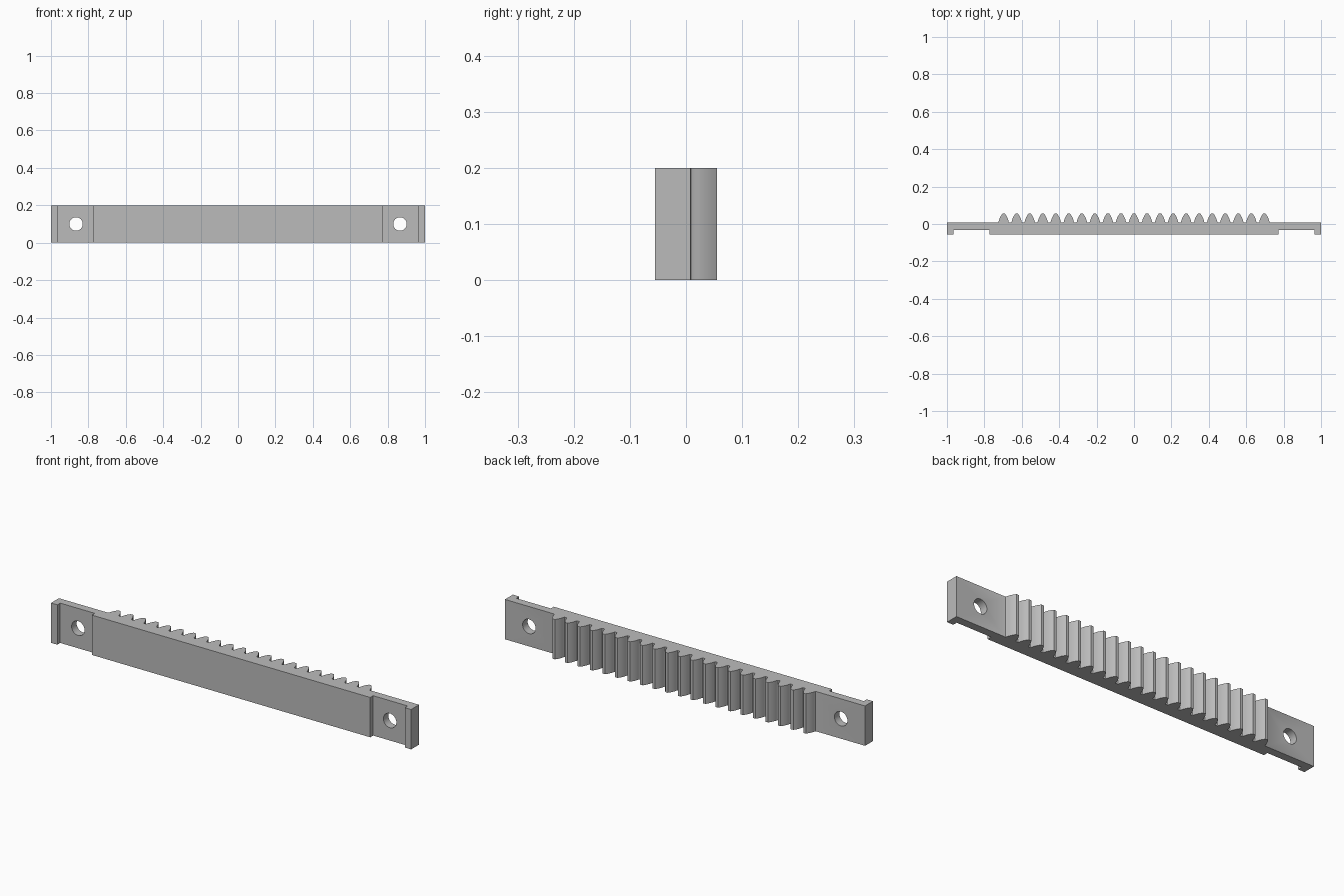
import bpy, bmesh, math

cube = bpy.data.objects.get("Cube")
if cube:
    bpy.data.objects.remove(cube, do_unlink=True)

HEIGHT = 0.2
FRONT, RECESS, ROOT, TIP = -0.055, -0.032, 0.008, 0.055
TEETH, PITCH = 21, 0.0697

grey = bpy.data.materials.new("plain grey")
grey.use_nodes = True
GREY = (0.5, 0.5, 0.5, 1)
grey.diffuse_color = GREY
grey.node_tree.nodes["Principled BSDF"].inputs["Base Color"].default_value = GREY


def tooth_flank():
    """Half-widths and heights from the root fillet up to the narrow tip."""
    pts = [(0.031, ROOT), (0.0285, ROOT + 0.001), (0.027, ROOT + 0.004)]
    steps = 8
    for i in range(1, steps + 1):
        t = i / steps
        pts.append((0.0265 - 0.007 * t - 0.0125 * t * t, ROOT + 0.004 + (TIP - ROOT - 0.004) * t))
    return pts


# Outline of the rack: front with two end recesses, then the toothed back
outline = [(-1, ROOT), (-1, FRONT), (-0.965, FRONT), (-0.965, RECESS),
           (-0.773, RECESS), (-0.773, FRONT)]
outline += [(-x, y) for x, y in reversed(outline)]
flank = tooth_flank()
for i in range(TEETH):
    centre = PITCH * ((TEETH - 1) / 2 - i)
    outline += [(centre + w, y) for w, y in flank]
    outline += [(centre - w, y) for w, y in reversed(flank)]

bm = bmesh.new()
face = bm.faces.new([bm.verts.new((x, y, 0)) for x, y in outline])
top = bmesh.ops.extrude_face_region(bm, geom=[face])["geom"]
bmesh.ops.translate(bm, vec=(0, 0, HEIGHT),
                    verts=[g for g in top if isinstance(g, bmesh.types.BMVert)])
bmesh.ops.recalc_face_normals(bm, faces=bm.faces)
mesh = bpy.data.meshes.new("gear_rack")
bm.to_mesh(mesh)
bm.free()
mesh.materials.append(grey)
rack = bpy.data.objects.new("gear_rack", mesh)
bpy.context.collection.objects.link(rack)

# Round mounting holes through both end plates
cutters = []
for side, x in (("right", -0.866), ("left", 0.866)):
    bpy.ops.mesh.primitive_cylinder_add(vertices=48, radius=0.036, depth=0.3,
                                        location=(x, 0, HEIGHT / 2),
                                        rotation=(math.pi / 2, 0, 0))
    cutter = bpy.context.object
    cutter.name = side + "_hole_cutter"
    cutter.hide_render = True
    cutter.data.materials.append(grey)
    cutters.append(cutter)
    cut = rack.modifiers.new(side + "_hole", "BOOLEAN")
    cut.operation = "DIFFERENCE"
    cut.solver = "EXACT"
    cut.object = cutter

# Apply the cuts, then smooth the curved flanks and hole walls
bpy.ops.object.select_all(action="DESELECT")
rack.select_set(True)
bpy.context.view_layer.objects.active = rack
for name in [m.name for m in rack.modifiers]:
    bpy.ops.object.modifier_apply(modifier=name)
for cutter in cutters:
    bpy.data.objects.remove(cutter, do_unlink=True)
bpy.ops.object.shade_smooth_by_angle(angle=math.radians(40))
